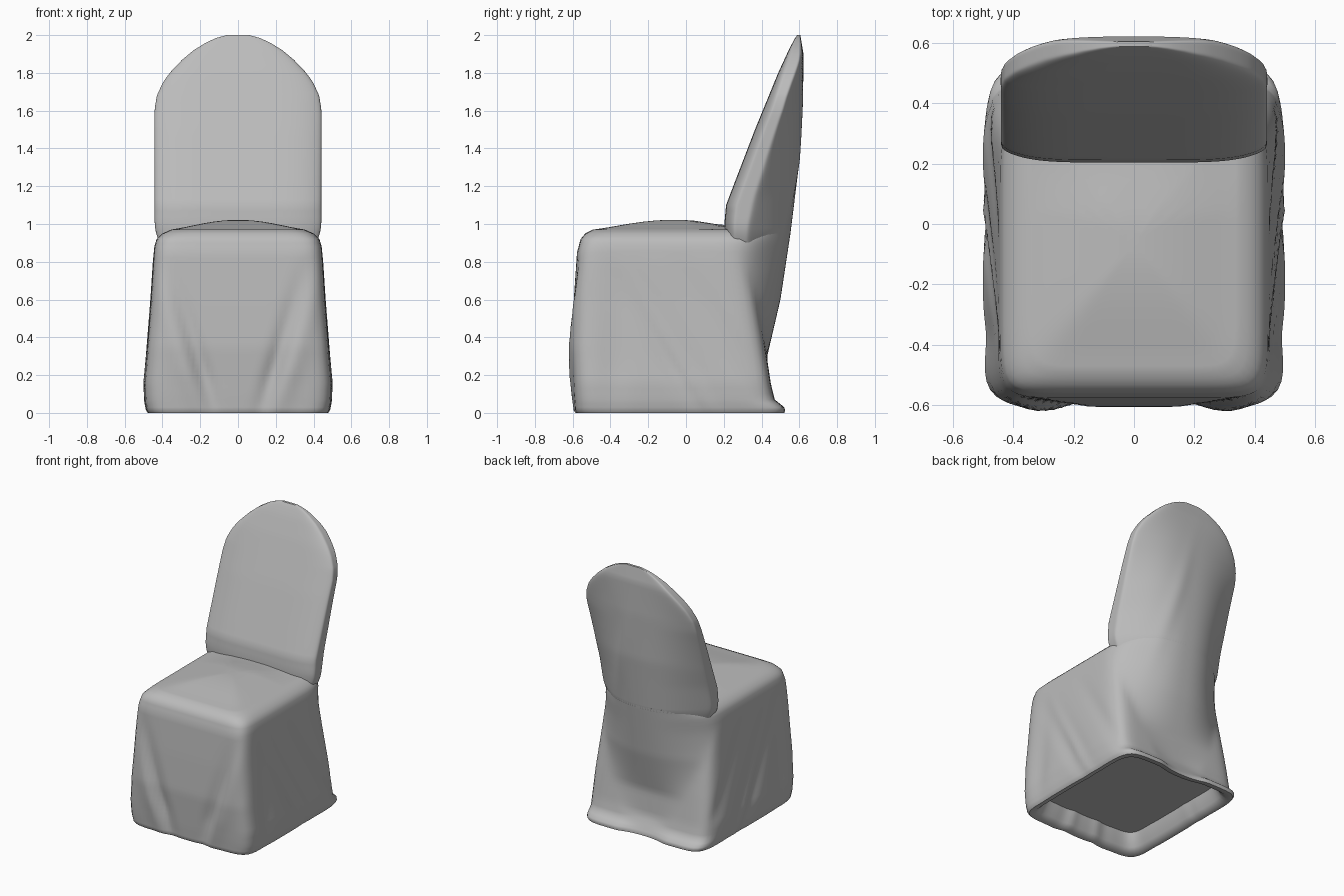
import bpy, bmesh, math

cube = bpy.data.objects.get("Cube")
if cube:
    bpy.data.objects.remove(cube, do_unlink=True)

fabric = bpy.data.materials.new("grey fabric")
fabric.use_nodes = True
fabric.diffuse_color = (0.5, 0.5, 0.5, 1)
fabric.node_tree.nodes["Principled BSDF"].inputs["Base Color"].default_value = (0.5, 0.5, 0.5, 1)

SEGMENTS = 140


def lerp_table(table, z):
    """Piecewise linear lookup with ends held."""
    if z <= table[0][0]:
        return table[0][1]
    for (a, va), (b, vb) in zip(table, table[1:]):
        if z <= b:
            return va + (vb - va) * (z - a) / (b - a)
    return table[-1][1]


def bump(v, width):
    return math.exp(-(v / width) ** 2)


# Profiles by height
SKIRT_WIDTH = [(0, .485), (.06, .497), (.16, .501), (.3, .488), (.6, .464), (.8, .451),
               (.88, .443), (.92, .431), (.95, .4), (.97, .355)]
SKIRT_FRONT = [(0, -.588), (.1, -.595), (.35, -.607), (.6, -.594), (.85, -.577),
               (.92, -.558), (.95, -.533), (.97, -.493)]
SIDE_REAR = [(0, .53), (.03, .52), (.07, .47), (.15, .45), (.35, .42), (.8, .345), (.95, .335),
             (1.15, .375), (1.32, .425), (1.6, .525), (1.87, .6), (2, .605)]
REAR_CENTRE = [(0, .5), (.12, .44), (.3, .43), (.45, .465), (.6, .5), (.95, .553), (1.33, .6),
               (1.66, .618), (1.9, .622), (2, .605)]
DRAPE_WIDTH = [(.1, .2), (.3, .3), (.6, .4), (.9, .45), (1.3, .47), (1.6, .45), (2, .4)]
BACK_WIDTH = [(.8, .36), (.9, .415), (.96, .437), (1, .441), (1.6, .442), (1.68, .43), (1.75, .397),
              (1.8, .362), (1.87, .295), (1.92, .235), (1.96, .17), (1.985, .115), (2, .06)]
BACK_FRONT = [(.85, .21), (1, .203), (1.1, .212), (1.2, .25), (1.5, .365), (1.8, .488),
              (1.93, .548), (1.98, .575), (2, .588)]


def rear_y(x, z):
    """Rear surface: flat edges with a draped swelling in the middle."""
    edge, mid = lerp_table(SIDE_REAR, z), lerp_table(REAR_CENTRE, z)
    u = min(1, abs(x) / lerp_table(DRAPE_WIDTH, z))
    fold = .008 * bump(x - .12 + .25 * (z - 1.3), .05) * bump(z - 1.2, .4)
    return edge + (mid - edge) * (1 - u ** 2.4) ** 1.3 + fold


def unit_ring(power):
    """Rounded square of half size one."""
    for i in range(SEGMENTS):
        a = 2 * math.pi * i / SEGMENTS
        c, s = math.cos(a), math.sin(a)
        r = (abs(c) ** power + abs(s) ** power) ** (-1 / power)
        yield r * c, r * s


def skirt_ring(z):
    w, front = lerp_table(SKIRT_WIDTH, z), lerp_table(SKIRT_FRONT, z)
    # Folds fade out at the seat and at the hem
    loose = max(0, min(1, (.85 - z) / .6)) * min(1, .3 + 3.5 * z)
    ring = []
    for ux, uy in unit_ring(10):
        x = w * ux
        y = front + (uy + 1) / 2 * (rear_y(x, z) - front)
        # Slanting folds on the front and sides
        valley = abs(x) - .18 - .3 * (z - .2)
        if uy < 0:
            y += uy ** 4 * loose * (.028 * bump(valley, .045) - .018 * bump(valley - .09, .055))
        slant = .014 * bump(y + .2 + .6 * (z - .45), .06) - .008 * bump(y + .08 + .6 * (z - .45), .06)
        slant += .012 * bump(y - .2 + .65 * (z - .45), .06) + .012 * bump(y + .38, .08)
        x -= math.copysign(ux ** 6 * loose * slant, x)
        ring.append((x, y, z))
    return ring


def back_ring(z):
    w, front = lerp_table(BACK_WIDTH, z), lerp_table(BACK_FRONT, z)
    wrap = .03 * min(1, (2 - z) / .4)
    tuck = .03 * max(0, min(1, (.95 - z) / .08))
    ring = []
    for ux, uy in unit_ring(7):
        x = w * ux
        f = front + wrap * abs(ux) ** 5
        ring.append((x, f + (uy + 1) / 2 * (rear_y(x, z) - tuck - f), z))
    return ring


def shrink(ring, s, z):
    """Copy of a ring pulled towards the middle at a new height."""
    return [(x * s, -.07 + (y + .07) * s, z) for x, y, _ in ring]


def crown_ring(ring, s):
    """Ring of the domed seat top, dipping where it meets the back."""
    return [(x, y, .972 + .05 * (1 - s * s) ** 1.5 - .12 * min(.15, max(0, y - .03)) * (1 - s * s))
            for x, y, _ in shrink(ring, s, 0)]


def loft(name, rings, cap_start, cap_end):
    bm = bmesh.new()
    rows = [[bm.verts.new(p) for p in ring] for ring in rings]
    for low, high in zip(rows, rows[1:]):
        for i in range(SEGMENTS):
            j = (i + 1) % SEGMENTS
            bm.faces.new((low[i], low[j], high[j], high[i]))
    if cap_start:
        bm.faces.new(rows[0][::-1])
    if cap_end:
        bm.faces.new(rows[-1])
    bmesh.ops.recalc_face_normals(bm, faces=bm.faces)
    mesh = bpy.data.meshes.new(name)
    bm.to_mesh(mesh)
    bm.free()
    mesh.materials.append(fabric)
    obj = bpy.data.objects.new(name, mesh)
    bpy.context.collection.objects.link(obj)
    bpy.ops.object.select_all(action="DESELECT")
    obj.select_set(True)
    bpy.context.view_layer.objects.active = obj
    bpy.ops.object.shade_smooth_by_angle(angle=math.radians(50))


# Seat cover: recessed underside, turned-in hem, skirt and crowned top
hem = skirt_ring(0)
underside = [shrink(hem, .81, .12), shrink(hem, .87, .03), shrink(hem, .92, .002), shrink(hem, .985, 0)]
walls = [skirt_ring(z / 100) for z in (1.5, 3, 5, 7, *range(10, 86, 3), 88, 90, 92, 93.5, 95, 96, 97)]
crown = [crown_ring(walls[-1], s) for s in (.95, .88, .78, .65, .5, .35, .2, .08)]
loft("seat_cover", underside + walls + crown, True, True)

# Back cover: leaning rounded panel with the draped rear
heights = [.86 + .03 * i for i in range(28)]
heights += [1.69, 1.72, 1.75, 1.78, 1.81, 1.84, 1.87, 1.9, 1.92, 1.94, 1.96, 1.975, 1.985, 1.993, 2]
loft("back_cover", [back_ring(z) for z in heights], False, True)
